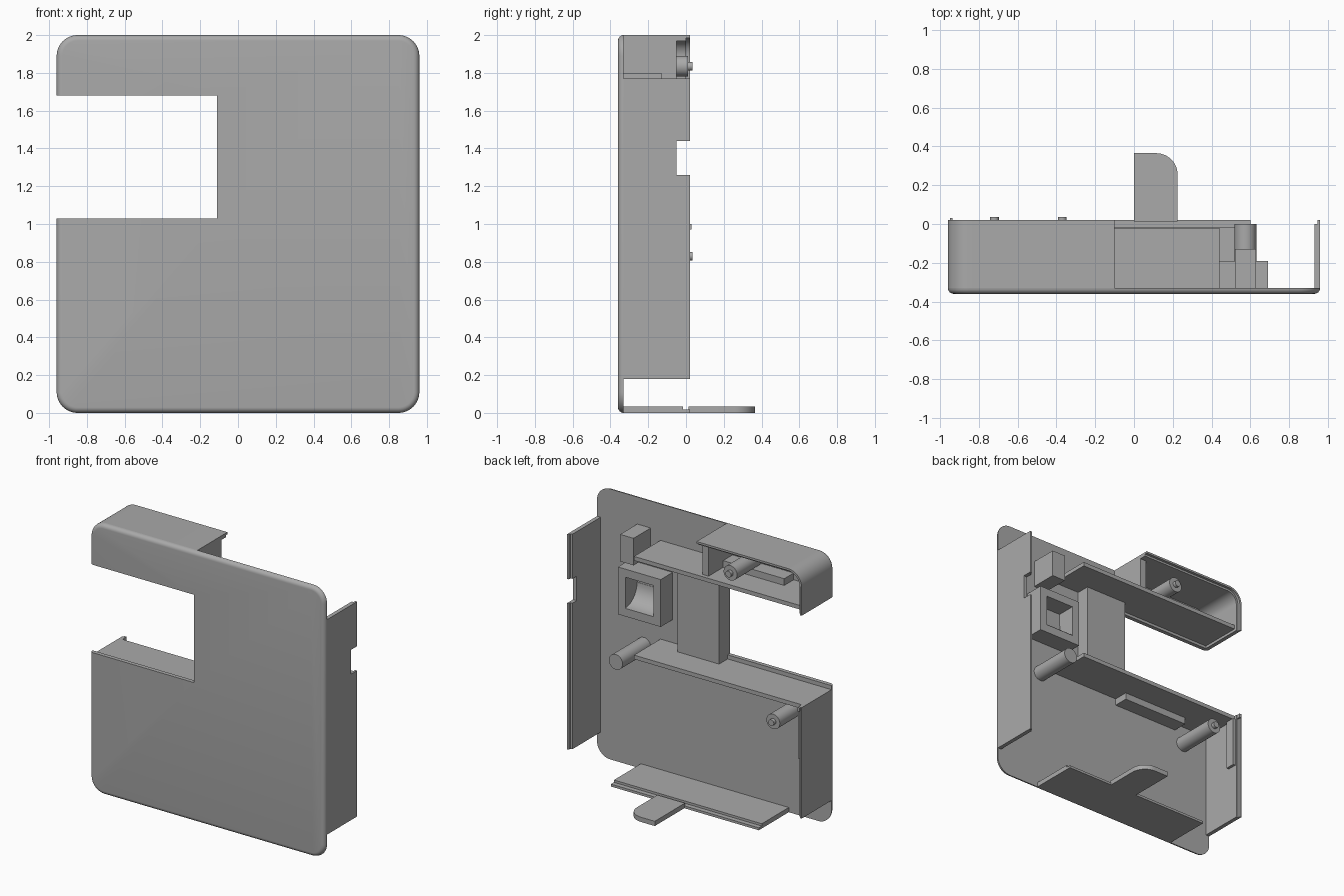
import bpy, bmesh, math
from mathutils import Vector

if "Cube" in bpy.data.objects:
    bpy.data.objects.remove(bpy.data.objects["Cube"], do_unlink=True)

GREY = (0.4, 0.4, 0.4, 1)
mat = bpy.data.materials.new("plain grey")
mat.use_nodes = True
mat.diffuse_color = GREY
mat.node_tree.nodes["Principled BSDF"].inputs["Base Color"].default_value = GREY

FACE = -0.33   # inner side of the face plate
WALL = 0.03    # wall thickness


def finish(name, bm, smooth=False):
    bmesh.ops.recalc_face_normals(bm, faces=bm.faces)
    mesh = bpy.data.meshes.new(name)
    bm.to_mesh(mesh)
    bm.free()
    mesh.materials.append(mat)
    ob = bpy.data.objects.new(name, mesh)
    bpy.context.collection.objects.link(ob)
    if smooth:
        bpy.ops.object.select_all(action='DESELECT')
        ob.select_set(True)
        bpy.context.view_layer.objects.active = ob
        bpy.ops.object.shade_smooth_by_angle(angle=math.radians(35))
    return ob


def prism(name, pts, axis, lo, hi, smooth=False):
    """Extrude a closed 2D outline along an axis; outline is in the other two axes."""
    bm = bmesh.new()
    place = {"x": lambda a, b: (lo, a, b), "y": lambda a, b: (a, lo, b),
             "z": lambda a, b: (a, b, lo)}[axis]
    face = bm.faces.new([bm.verts.new(place(a, b)) for a, b in pts])
    out = bmesh.ops.extrude_face_region(bm, geom=[face])
    step = Vector([(hi - lo) * (axis == k) for k in "xyz"])
    bmesh.ops.translate(bm, vec=step,
                        verts=[v for v in out["geom"] if isinstance(v, bmesh.types.BMVert)])
    return finish(name, bm, smooth)


def box(name, x, y, z):
    return prism(name, [(x[0], y[0]), (x[1], y[0]), (x[1], y[1]), (x[0], y[1])], "z", *z)


def arc(cx, cy, r, start, end, n=12):
    return [(cx + r * math.cos(math.radians(start + (end - start) * i / n)),
             cy + r * math.sin(math.radians(start + (end - start) * i / n)))
            for i in range(n + 1)]


def post(name, x, z, end, r):
    prism(name, arc(x, z, r, 0, 360, 32)[:-1], "y", FACE, end, True)


def boolean(ob, cutter):
    mod = ob.modifiers.new("cut", 'BOOLEAN')
    mod.operation = 'DIFFERENCE'
    mod.solver = 'EXACT'
    mod.object = cutter
    bpy.context.view_layer.objects.active = ob
    bpy.ops.object.modifier_apply(modifier=mod.name)
    bpy.data.objects.remove(cutter, do_unlink=True)


# Face plate: stacked rounded outlines make the softened front rim
def plate_outline(inset):
    e, r = 0.96 - inset, 0.11 - inset
    pts = []
    for sx, sz, a in ((1, 1, 0), (-1, 1, 90), (-1, -1, 180), (1, -1, 270)):
        pts += arc(sx * (e - r), 1 + sz * (e + 0.04 - r), r, a, a + 90)
    return pts


bm = bmesh.new()
rows = [(FACE, 0)] + [(FACE - 0.03 * math.sin(t), 0.03 * (1 - math.cos(t)))
                      for t in [math.radians(15 * i) for i in range(1, 7)]]
loops = [[bm.verts.new((x, y, z)) for x, z in plate_outline(inset)] for y, inset in rows]
for a, b in zip(loops, loops[1:]):
    for i in range(len(a)):
        j = (i + 1) % len(a)
        bm.faces.new((a[i], a[j], b[j], b[i]))
bm.faces.new(loops[0])
bm.faces.new(loops[-1])
plate = finish("face_plate", bm, True)
boolean(plate, box("notch_cutter", (-1.2, -0.11), (-0.6, 0), (1.03, 1.68)))


# Upper right rim: top wall running round the corner, with a thinner lip
def corner_rim(t):
    outer = [(-0.10, 2.0)] + arc(-0.85, 1.89, 0.11, 90, 180) + [(-0.96, 1.68)]
    inner = [(-0.10, 2 - t)] + arc(-0.85, 1.89, 0.11 - t, 90, 180) + [(-0.96 + t, 1.68)]
    return outer + inner[::-1]


prism("upper_rim", corner_rim(WALL), "y", FACE, 0, True)
prism("upper_rim_lip", corner_rim(WALL / 2), "y", 0, 0.02, True)
box("upper_rim_end_wall", (-0.15, -0.10), (FACE, -0.05), (1.72, 1.98))

# Left wall with a latch notch
prism("left_wall", [(FACE, 0.18), (0, 0.18), (0, 1.26), (-0.05, 1.26), (-0.05, 1.44),
                    (0, 1.44), (0, 1.77), (FACE, 1.77)], "x", 0.93, 0.96)
for i, z in enumerate(((0.18, 1.26), (1.44, 1.77))):
    box(f"left_wall_lip_{i + 1}", (0.945, 0.96), (0, 0.02), z)

# Lower right wall
box("right_wall", (-0.96, -0.93), (FACE, 0), (0.18, 1.0))
box("right_wall_lip", (-0.96, -0.945), (0, 0.02), (0.18, 1.0))
box("right_wall_rib", (-0.93, -0.91), (-0.08, -0.01), (0.60, 0.97))
box("right_wall_peg", (-0.95, -0.935), (0, 0.03), (0.97, 1.0))

# Bottom wall with lip and pull tab
box("bottom_wall", (-0.61, 0.60), (FACE, -0.015), (0, 0.035))
box("bottom_wall_lip", (-0.61, 0.60), (-0.015, 0.02), (0, 0.018))
prism("pull_tab", [(0, 0.012), (0.225, 0.012)] + arc(0.115, 0.255, 0.11, 0, 90)
      + [(0, 0.365)], "z", 0, 0.035, True)

# Shelves above and below the notch, with stiffening bars
box("lower_shelf", (-0.96, 0.44), (FACE, -0.02), (0.97, 1.0))
box("upper_shelf", (-0.96, 0.44), (FACE, -0.02), (1.70, 1.73))
box("lower_shelf_bar", (-0.65, -0.11), (FACE, -0.22), (0.92, 0.97))
box("upper_shelf_bar", (-0.65, -0.15), (FACE, -0.22), (1.73, 1.78))
box("notch_side_block", (-0.11, 0.23), (FACE, -0.23), (1.0, 1.70))

# Small block and square socket with a scooped floor
box("small_block", (0.52, 0.63), (FACE, -0.13), (1.60, 1.80))
socket = box("socket_frame", (0.34, 0.69), (FACE, -0.19), (1.17, 1.52))
boolean(socket, box("socket_cutter", (0.40, 0.63), (-0.5, 0), (1.23, 1.46)))
scoop = [(-0.19 + 0.138 * math.cos(math.radians(a)), 1.37 + 0.138 * math.sin(math.radians(a)))
         for a in range(180, 271, 9)]
prism("socket_scoop", [(FACE, 1.23)] + scoop[::-1] + [(FACE, 1.37)], "x", 0.40, 0.63, True)

# Screw posts
post("plain_post", 0.575, 0.92, 0, 0.056)
for label, x, z in (("upper", -0.37, 1.835), ("lower", -0.72, 0.83)):
    post(label + "_post", x, z, 0.01, 0.055)
    post(label + "_post_pin", x, z, 0.035, 0.023)
